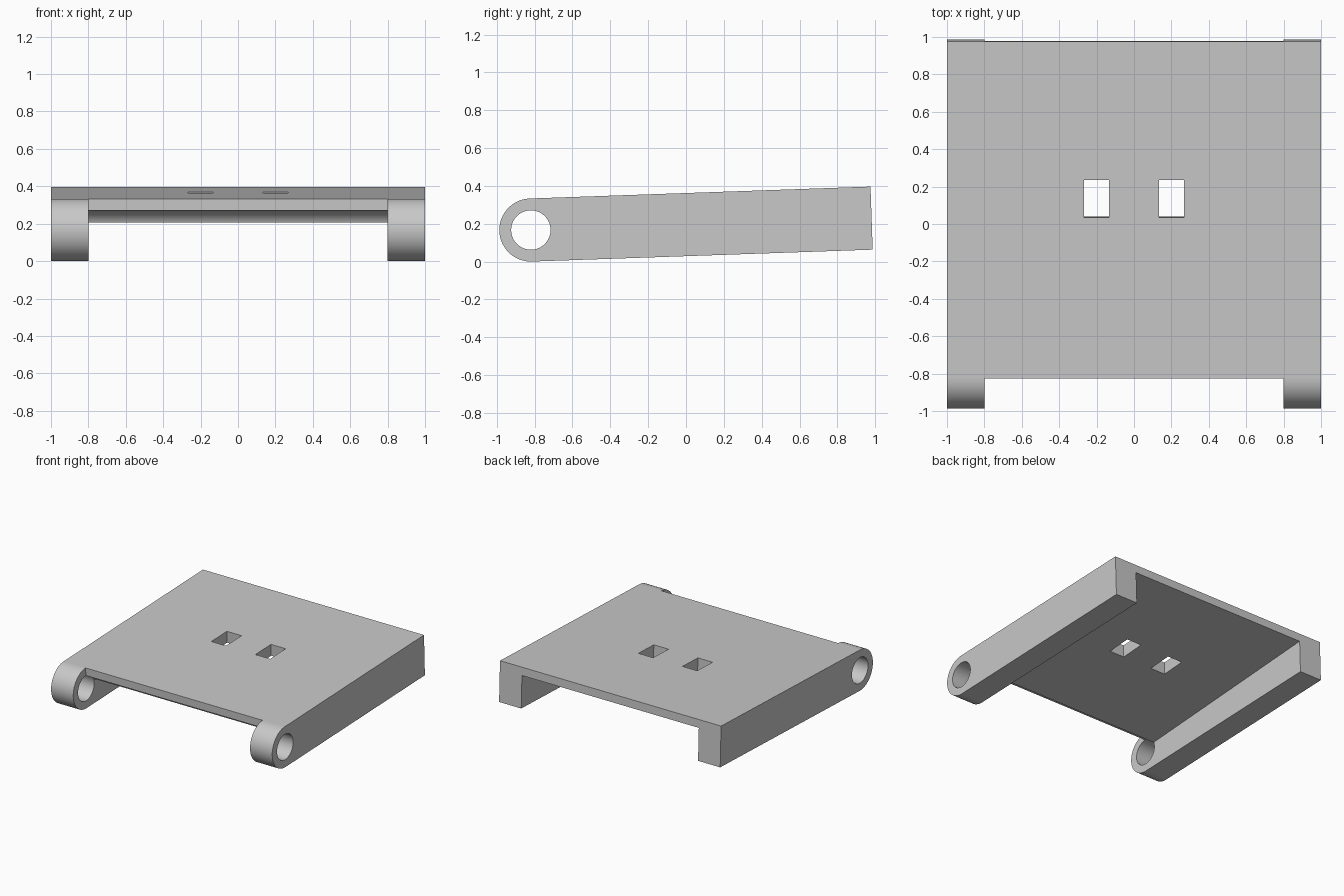
import bpy, bmesh, math
from mathutils import Matrix

cube = bpy.data.objects.get("Cube")
if cube:
    bpy.data.objects.remove(cube, do_unlink=True)

R, BORE, LENGTH = 1 / 6, 0.104, 1.802   # hinge radius, pin hole radius, arm length
ARM_INNER = 0.8                         # inner face of each side arm
FRONT_UNDER = R - 0.133                 # plate underside at the hinge
BACK_UNDER = R - 0.067                  # plate underside at the thin back edge
TILT = math.radians(2)

grey = bpy.data.materials.new("light grey")
grey.use_nodes = True
grey.diffuse_color = (0.58, 0.58, 0.58, 1)
grey.node_tree.nodes["Principled BSDF"].inputs["Base Color"].default_value = grey.diffuse_color


def arc(radius, start, end, steps):
    angles = [math.radians(start + (end - start) * i / steps) for i in range(steps + 1)]
    return [(radius * math.cos(a), radius * math.sin(a)) for a in angles]


def prism(name, profile, x0, x1):
    """Extrude a (y, z) side profile along x."""
    bm = bmesh.new()
    face = bm.faces.new([bm.verts.new((x0, y, z)) for y, z in profile])
    out = bmesh.ops.extrude_face_region(bm, geom=[face])
    verts = [g for g in out["geom"] if isinstance(g, bmesh.types.BMVert)]
    bmesh.ops.translate(bm, verts=verts, vec=(x1 - x0, 0, 0))
    bmesh.ops.recalc_face_normals(bm, faces=bm.faces)
    mesh = bpy.data.meshes.new(name)
    bm.to_mesh(mesh)
    bm.free()
    obj = bpy.data.objects.new(name, mesh)
    bpy.context.collection.objects.link(obj)
    return obj


# Full-width slab with a rounded hinge end
body = prism("hinged_plate", arc(R, 90, 270, 32) + [(LENGTH, -R), (LENGTH, R)], -1, 1)
body.data.materials.append(grey)

# Cutters: tapered space between the arms, pin hole, and two slots
past_end = LENGTH * 1.2
past_under = FRONT_UNDER + (BACK_UNDER - FRONT_UNDER) * 1.2
space = [(-0.4, -0.4), (past_end, -0.4), (past_end, past_under),
         (0, FRONT_UNDER), (0, 0.4), (-0.4, 0.4)]
slot = [(0.862, -0.3), (1.062, -0.3), (1.062, 0.3), (0.862, 0.3)]
cutters = [
    prism("arm_space_cutter", space, -ARM_INNER, ARM_INNER),
    prism("pin_hole_cutter", arc(BORE, 0, 360, 64)[:-1], -1.2, 1.2),
    prism("left_slot_cutter", slot, 0.133, 0.266),
    prism("right_slot_cutter", slot, -0.266, -0.133),
]
bpy.context.view_layer.objects.active = body
for cutter in cutters:
    cutter.hide_render = True
    mod = body.modifiers.new(cutter.name, "BOOLEAN")
    mod.operation, mod.solver, mod.object = "DIFFERENCE", "EXACT", cutter
    bpy.ops.object.modifier_apply(modifier=mod.name)
    bpy.data.objects.remove(cutter, do_unlink=True)

# Smooth only the round faces, keeping flat faces crisp
for poly in body.data.polygons:
    poly.use_smooth = max(abs(c) for c in poly.normal) < 0.999

# Tilt about the hinge pin and set on the ground
body.data.transform(Matrix.Translation((0, -0.82, R)) @ Matrix.Rotation(TILT, 4, "X"))
